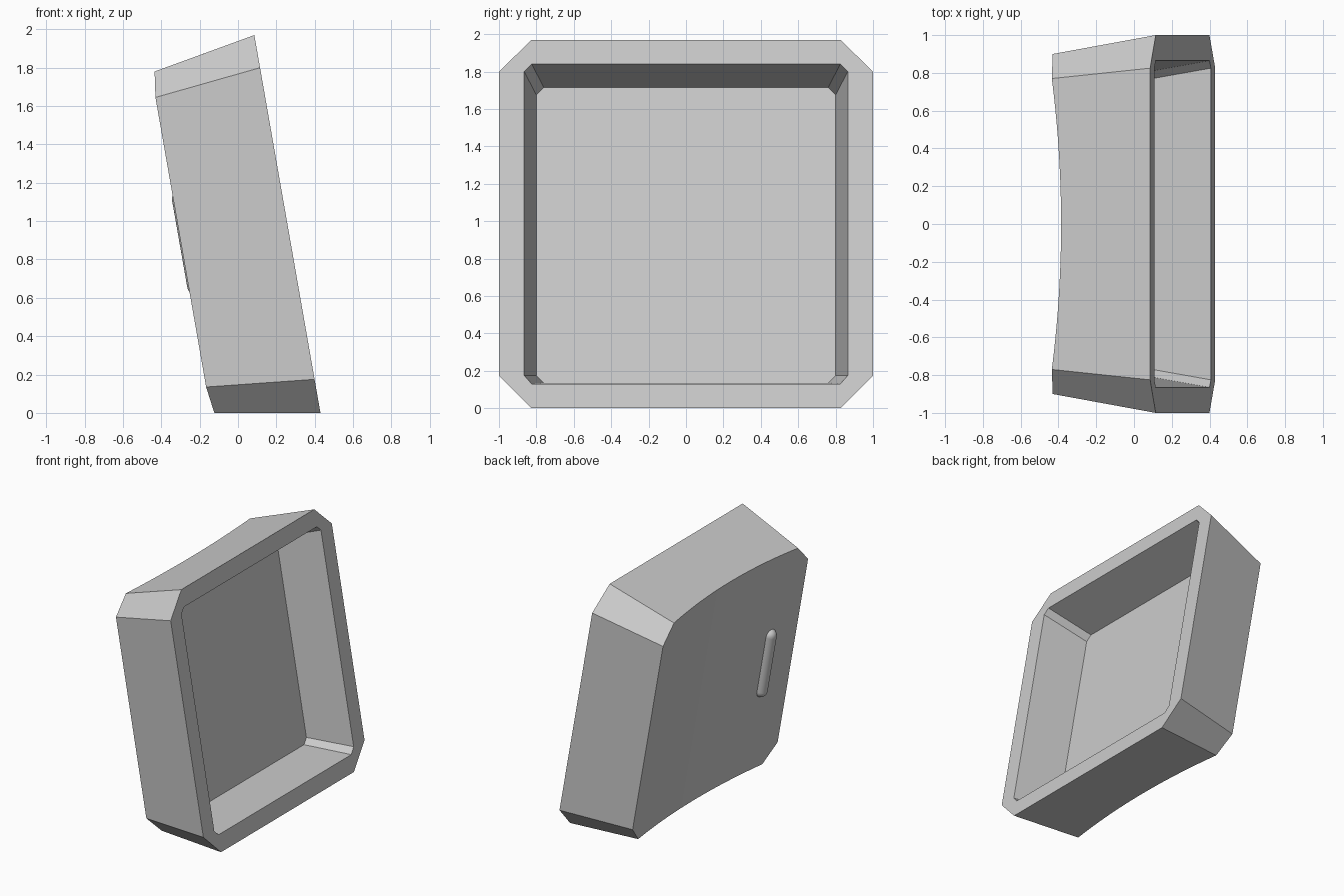
import bpy, bmesh, math
from mathutils import Vector, Matrix

cube = bpy.data.objects.get("Cube")
if cube:
    bpy.data.objects.remove(cube, do_unlink=True)

SLOPE = 0.175      # backward lean: x shift per unit of height
COLUMNS = 20       # strips across the curved back

grey = bpy.data.materials.new("plain grey")
grey.use_nodes = True
grey.diffuse_color = (0.6, 0.6, 0.6, 1)
grey.node_tree.nodes["Principled BSDF"].inputs["Base Color"].default_value = (0.6, 0.6, 0.6, 1)


def front_x(y, z):
    return 0.43 - SLOPE * z


def floor_x(y, z):
    return front_x(y, z) - 0.365


def back_x(y, z):
    return -0.0713 - SLOPE * z - 0.088 * y * y


def back_top(y):
    # height where the sloping top face meets the curved back
    return (1.939 - 0.365 * (0.0713 + 0.088 * y * y)) / (1 + 0.365 * SLOPE)


def columns(bm, side, inner, z_low, z_low_side, z_high_side, z_high, x_at):
    """Bottom and top vertices of a chamfered rectangle, in columns along y."""
    ys = [-side] + [inner * (2 * i / COLUMNS - 1) for i in range(COLUMNS + 1)] + [side]
    lows, highs = [], []
    for i, y in enumerate(ys):
        edge = i in (0, len(ys) - 1)
        top = z_high_side if edge else (z_high(y) if callable(z_high) else z_high)
        low = z_low_side if edge else z_low
        lows.append(bm.verts.new((x_at(y, low), y, low)))
        highs.append(bm.verts.new((x_at(y, top), y, top)))
    return lows, highs


def bridge(bm, a, b):
    loop_a, loop_b = a[0] + a[1][::-1], b[0] + b[1][::-1]
    for i in range(len(loop_a)):
        j = (i + 1) % len(loop_a)
        bm.faces.new((loop_a[i], loop_a[j], loop_b[j], loop_b[i]))


def fill(bm, ring):
    lows, highs = ring
    for i in range(len(lows) - 1):
        bm.faces.new((lows[i], lows[i + 1], highs[i + 1], highs[i]))


def finish(bm, name):
    bmesh.ops.recalc_face_normals(bm, faces=bm.faces)
    mesh = bpy.data.meshes.new(name)
    bm.to_mesh(mesh)
    bm.free()
    mesh.materials.append(grey)
    obj = bpy.data.objects.new(name, mesh)
    bpy.context.collection.objects.link(obj)
    bpy.ops.object.select_all(action='DESELECT')
    obj.select_set(True)
    bpy.context.view_layer.objects.active = obj
    bpy.ops.object.shade_smooth_by_angle(angle=math.radians(12 if name == "housing" else 40))
    return obj


# Housing: curved back, tapered walls, rim and recess
bm = bmesh.new()
back = columns(bm, 0.9, 0.77, 0, 0.135, 1.645, back_top, back_x)
rim_outer = columns(bm, 1, 0.825, 0, 0.175, 1.8, 1.97, front_x)
rim_inner = columns(bm, 0.865, 0.825, 0.13, 0.175, 1.8, 1.84, front_x)
recess = columns(bm, 0.8, 0.76, 0.135, 0.175, 1.675, 1.715, floor_x)
fill(bm, back)
bridge(bm, back, rim_outer)
bridge(bm, rim_outer, rim_inner)
bridge(bm, rim_inner, recess)
fill(bm, recess)
finish(bm, "housing")

# Back button: a leaning capsule half sunk in the back
RADIUS, HALF = 0.05, 0.23
bm = bmesh.new()
bmesh.ops.create_uvsphere(bm, u_segments=24, v_segments=16, radius=RADIUS)
equator = [v for v in bm.verts if abs(v.co.z) < 1e-5]
cut = bmesh.ops.bisect_plane(bm, geom=bm.verts[:] + bm.edges[:] + bm.faces[:],
                             plane_co=(0, 0, 0), plane_no=(0, 0, 1), clear_inner=True)
rim = [e for e in bm.edges if e.is_boundary]
bmesh.ops.translate(bm, verts=bm.verts, vec=(0, 0, HALF))
mirrored = bmesh.ops.duplicate(bm, geom=bm.verts[:] + bm.edges[:] + bm.faces[:])
bmesh.ops.scale(bm, vec=(1, 1, -1),
                verts=[g for g in mirrored["geom"] if isinstance(g, bmesh.types.BMVert)])
bmesh.ops.bridge_loops(bm, edges=[e for e in bm.edges if e.is_boundary])
lean = Matrix.Rotation(-math.atan(SLOPE), 4, 'Y')
place = Matrix.Translation(Vector((back_x(-0.62, 0.89) + 0.006, -0.62, 0.89)))
bmesh.ops.transform(bm, matrix=place @ lean, verts=bm.verts)
finish(bm, "back_button")
